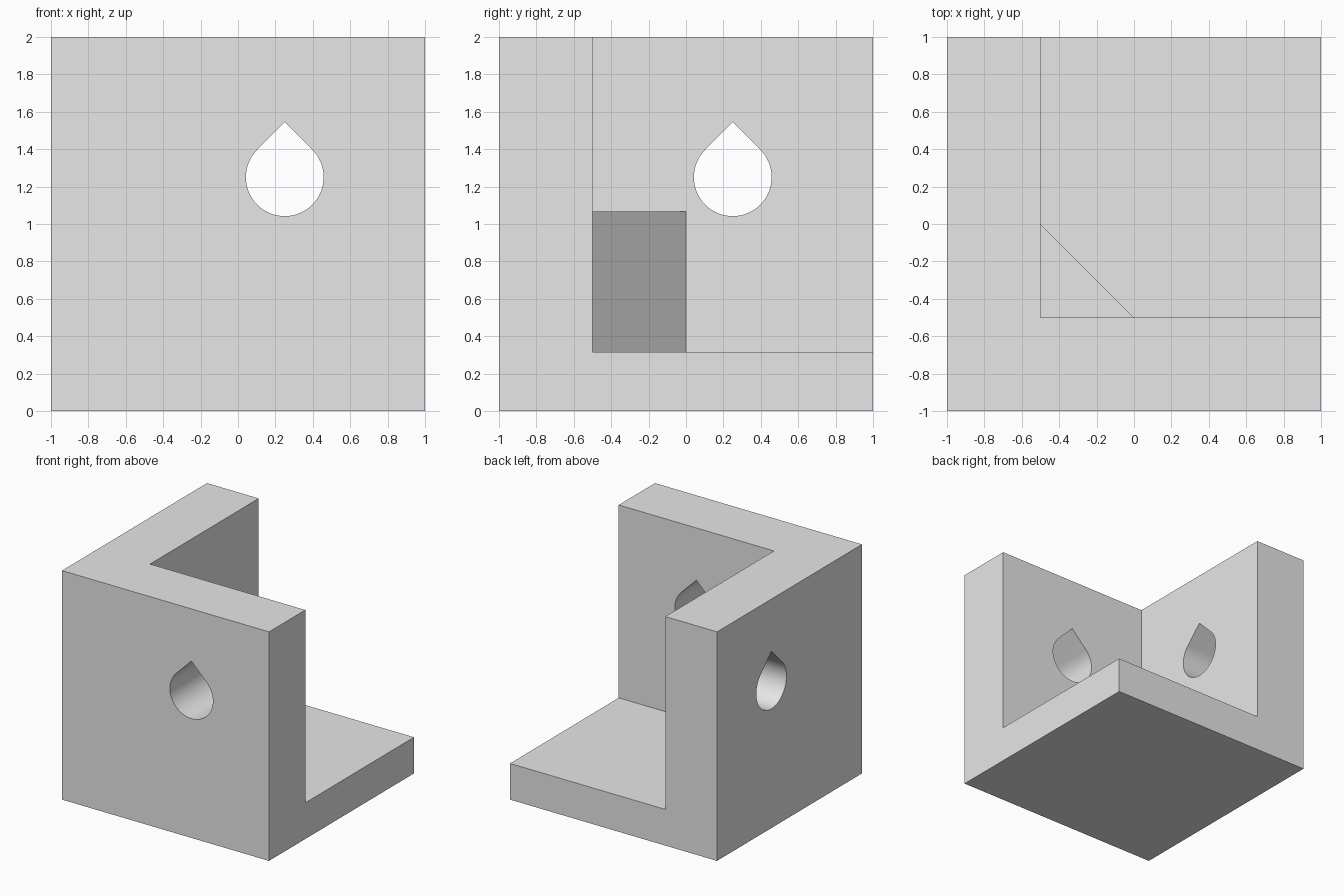
import bpy, bmesh
from math import sin, cos, radians, sqrt

cube = bpy.data.objects.get("Cube")
if cube:
    bpy.data.objects.remove(cube, do_unlink=True)

grey = bpy.data.materials.new("light grey")
grey.use_nodes = True
grey.diffuse_color = (0.8, 0.8, 0.8, 1)
grey.node_tree.nodes["Principled BSDF"].inputs["Base Color"].default_value = (0.8, 0.8, 0.8, 1)

FLOOR = 0.316        # floor thickness
GUSSET_TOP = 1.066   # top of the corner gusset
INNER = -0.5         # inner face of both walls


def prism(name, outline, low, high, place):
    """Extrude a 2D outline from low to high; place maps (u, v, w) to xyz."""
    bm = bmesh.new()
    rings = [[bm.verts.new(place(u, v, w)) for u, v in outline] for w in (low, high)]
    bm.faces.new(rings[0])
    bm.faces.new(rings[1])
    n = len(outline)
    for i in range(n):
        j = (i + 1) % n
        bm.faces.new((rings[0][i], rings[0][j], rings[1][j], rings[1][i]))
    bmesh.ops.recalc_face_normals(bm, faces=bm.faces)
    mesh = bpy.data.meshes.new(name)
    bm.to_mesh(mesh)
    bm.free()
    mesh.materials.append(grey)
    obj = bpy.data.objects.new(name, mesh)
    bpy.context.collection.objects.link(obj)
    return obj


def combine(target, tool, operation):
    """Apply a boolean and discard the tool."""
    mod = target.modifiers.new(operation.lower(), "BOOLEAN")
    mod.object = tool
    mod.operation = operation
    mod.solver = "EXACT"
    bpy.context.view_layer.objects.active = target
    bpy.ops.object.modifier_apply(modifier=mod.name)
    bpy.data.objects.remove(tool, do_unlink=True)


def square(a, b):
    return [(a, a), (b, a), (b, b), (a, b)]


def upright(u, v, w):
    return (u, v, w)


def along_y(u, v, w):
    return (u, w, v)


def along_x(u, v, w):
    return (w, u, v)


# Solid block hollowed into a floor and two walls
bracket = prism("corner_bracket", square(-1, 1), 0, 2, upright)
pocket = prism("pocket_cutter", square(INNER, 1.5), GUSSET_TOP, 2.5, upright)
combine(bracket, pocket, "DIFFERENCE")

# Lower pocket leaves the triangular gusset standing in the corner
lower = [(0, INNER), (1.5, INNER), (1.5, 1.5), (INNER, 1.5), (INNER, 0)]
pocket = prism("gusset_cutter", lower, FLOOR, GUSSET_TOP + 0.2, upright)
combine(bracket, pocket, "DIFFERENCE")

# Teardrop hole through each wall
R, CENTRE_U, CENTRE_Z, STEPS = 0.208, 0.25, 1.25, 48
angles = [radians(135 + 270 * i / STEPS) for i in range(STEPS + 1)]
teardrop = [(CENTRE_U + R * cos(a), CENTRE_Z + R * sin(a)) for a in angles]
teardrop.append((CENTRE_U, CENTRE_Z + R * sqrt(2)))
for place in (along_y, along_x):
    hole = prism("teardrop_cutter", teardrop, -1.2, -0.3, place)
    combine(bracket, hole, "DIFFERENCE")

# Smooth hole walls, sharp edges elsewhere
bpy.ops.object.select_all(action="DESELECT")
bracket.select_set(True)
bpy.context.view_layer.objects.active = bracket
bpy.ops.object.shade_smooth_by_angle(angle=radians(30))
